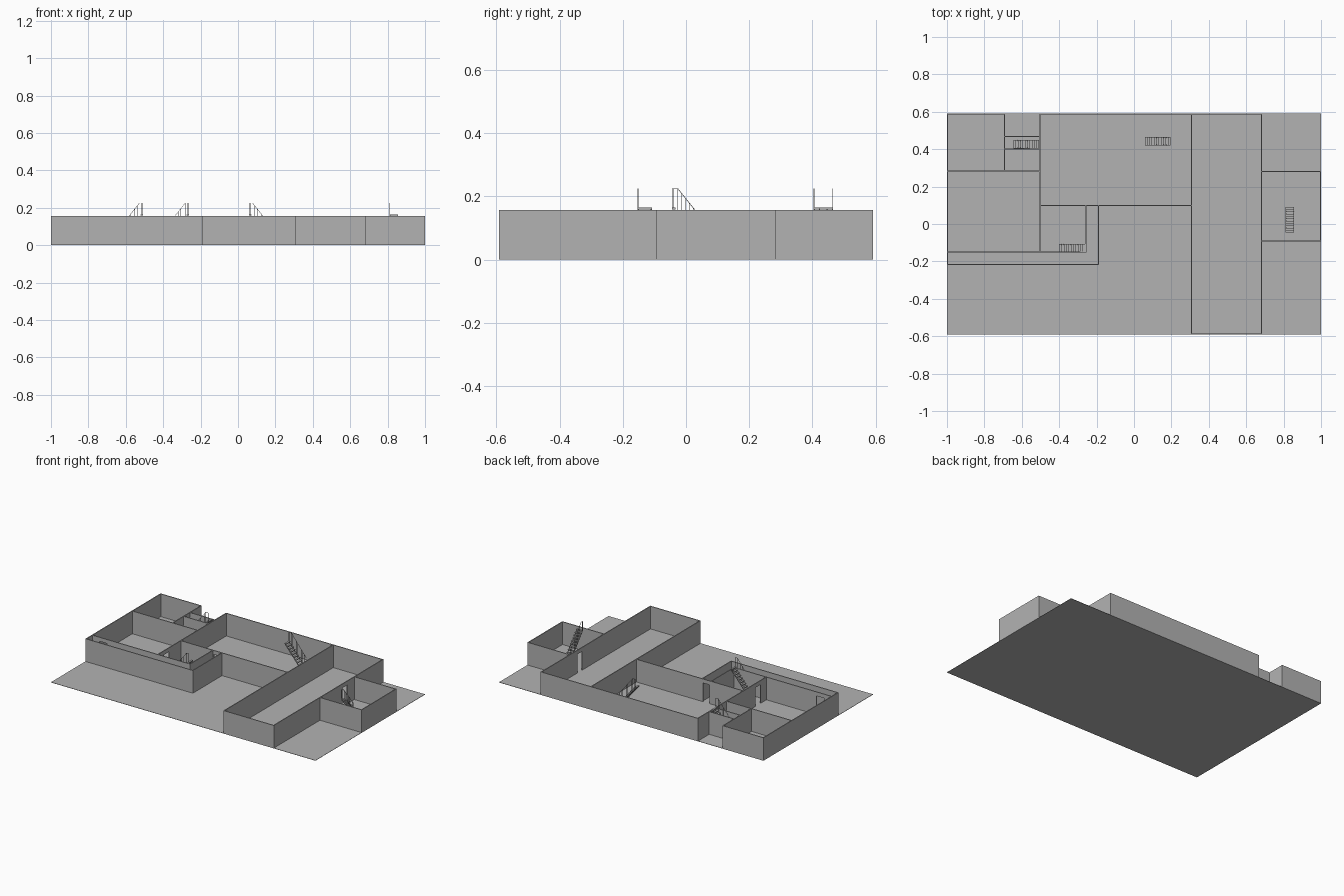
import bpy, bmesh
from mathutils import Vector, Matrix

old = bpy.data.objects.get("Cube")
if old:
    bpy.data.objects.remove(old, do_unlink=True)

H = 0.157       # wall height
T = 0.006       # wall thickness
DOOR_H = 0.13

grey = bpy.data.materials.new("plain grey")
grey.use_nodes = True
grey.diffuse_color = (0.45, 0.45, 0.45, 1)
grey.node_tree.nodes["Principled BSDF"].inputs["Base Color"].default_value = grey.diffuse_color


def box(bm, lo, hi):
    lo, hi = Vector(lo), Vector(hi)
    size = hi - lo
    m = Matrix.Translation((lo + hi) / 2) @ Matrix.Diagonal((*size, 1))
    bmesh.ops.create_cube(bm, size=1, matrix=m)


def bar(bm, a, b, w):
    """Square bar of width w from point a to point b."""
    a, b = Vector(a), Vector(b)
    turn = (b - a).to_track_quat('Z', 'Y').to_matrix().to_4x4()
    m = Matrix.Translation((a + b) / 2) @ turn @ Matrix.Diagonal((w, w, (b - a).length, 1))
    bmesh.ops.create_cube(bm, size=1, matrix=m)


def finish(name, bm, matrix=None):
    me = bpy.data.meshes.new(name)
    bm.to_mesh(me)
    bm.free()
    me.materials.append(grey)
    ob = bpy.data.objects.new(name, me)
    if matrix:
        ob.matrix_world = matrix
    bpy.context.collection.objects.link(ob)
    return ob


def wall(name, axis, at, start, end, door=None):
    """Wall along an axis, centred on 'at', with an optional doorway."""
    bm = bmesh.new()

    def piece(s, e, z0):
        if axis == 'x':
            box(bm, (s, at - T / 2, z0), (e, at + T / 2, H))
        else:
            box(bm, (at - T / 2, s, z0), (at + T / 2, e, H))

    start, end = start - T / 2, end + T / 2
    if door:
        piece(start, door[0], 0)
        piece(door[0], door[1], DOOR_H)
        piece(door[1], end, 0)
    else:
        piece(start, end, 0)
    finish(name, bm)


def stairs(name, x, y, degrees):
    """Open stair rising along local +x, with one railing on its right side."""
    run, width, top, n = 0.137, 0.045, 0.165, 11
    bm = bmesh.new()
    step, rise = run / n, top / n
    for i in range(n):
        z = (i + 1) * rise
        box(bm, (i * step, 0, z - 0.006), ((i + 1) * step, width, z))
    for side in (0.002, width - 0.002):
        bar(bm, (0.004, side, 0.004), (run - 0.004, side, top - 0.008), 0.004)
    # railing: sloped handrail that turns level over the top steps
    knee, rail_top, slope = 0.118, 0.225, 1.25

    def rail_z(s):
        return rail_top - slope * max(0, knee - s)

    r, w = 0.001, 0.002
    bar(bm, (0.004, r, rail_z(0.004)), (knee, r, rail_top), w)
    bar(bm, (knee, r, rail_top), (run, r, rail_top), w)
    for i in range(n):
        s = (i + 0.5) * step
        bar(bm, (s, r, (i + 1) * rise), (s, r, rail_z(s)), 0.0016)
    bar(bm, (run - r, r, top), (run - r, r, rail_top), w)
    turn = Matrix.Translation((x, y, 0)) @ Matrix.Rotation(degrees * 0.0174533, 4, 'Z')
    finish(name, bm, turn)


# ground plate
bm = bmesh.new()
box(bm, (-1, -0.592, 0), (1, 0.592, 0.002))
finish("ground", bm)

L, B = 0.997, 0.589   # centre lines of the outermost walls

# west rooms
wall("west_outer_wall", 'y', -L, -0.217, B)
wall("corner_room_back_wall", 'x', B, -L, -0.692)
wall("corner_room_side_wall", 'y', -0.692, 0.282, B)
wall("corner_room_front_wall", 'x', 0.282, -L, -0.502)
wall("alcove_back_wall", 'x', 0.468, -0.692, -0.502)
wall("alcove_front_wall", 'x', 0.401, -0.692, -0.502)
wall("west_hall_wall", 'y', -0.502, -0.15, B, (-0.085, -0.03))
wall("west_room_front_wall", 'x', -0.15, -L, -0.258, (-0.94, -0.885))
wall("stair_room_side_wall", 'y', -0.258, -0.15, 0.098)
wall("passage_front_wall", 'x', -0.217, -L, -0.19)
wall("passage_side_wall", 'y', -0.19, -0.217, 0.098)

# main hall
wall("hall_front_wall", 'x', 0.098, -0.502, 0.307, (-0.25, -0.2))
wall("hall_back_wall", 'x', B, -0.502, 0.682)

# long gallery
wall("gallery_west_wall", 'y', 0.307, -B, B)
wall("gallery_east_wall", 'y', 0.682, -B, B, (0.152, 0.202))
wall("gallery_front_wall", 'x', -B, 0.307, 0.682)

# east room
wall("east_room_back_wall", 'x', 0.281, 0.682, L)
wall("east_room_outer_wall", 'y', L, -0.09, 0.281)
wall("east_room_front_wall", 'x', -0.09, 0.682, L)

# staircases
stairs("alcove_stairs", -0.645, 0.404, 0)
stairs("stair_room_stairs", -0.4, -0.153, 0)
stairs("hall_stairs", 0.196, 0.465, 180)
stairs("east_room_stairs", 0.811, 0.092, -90)
